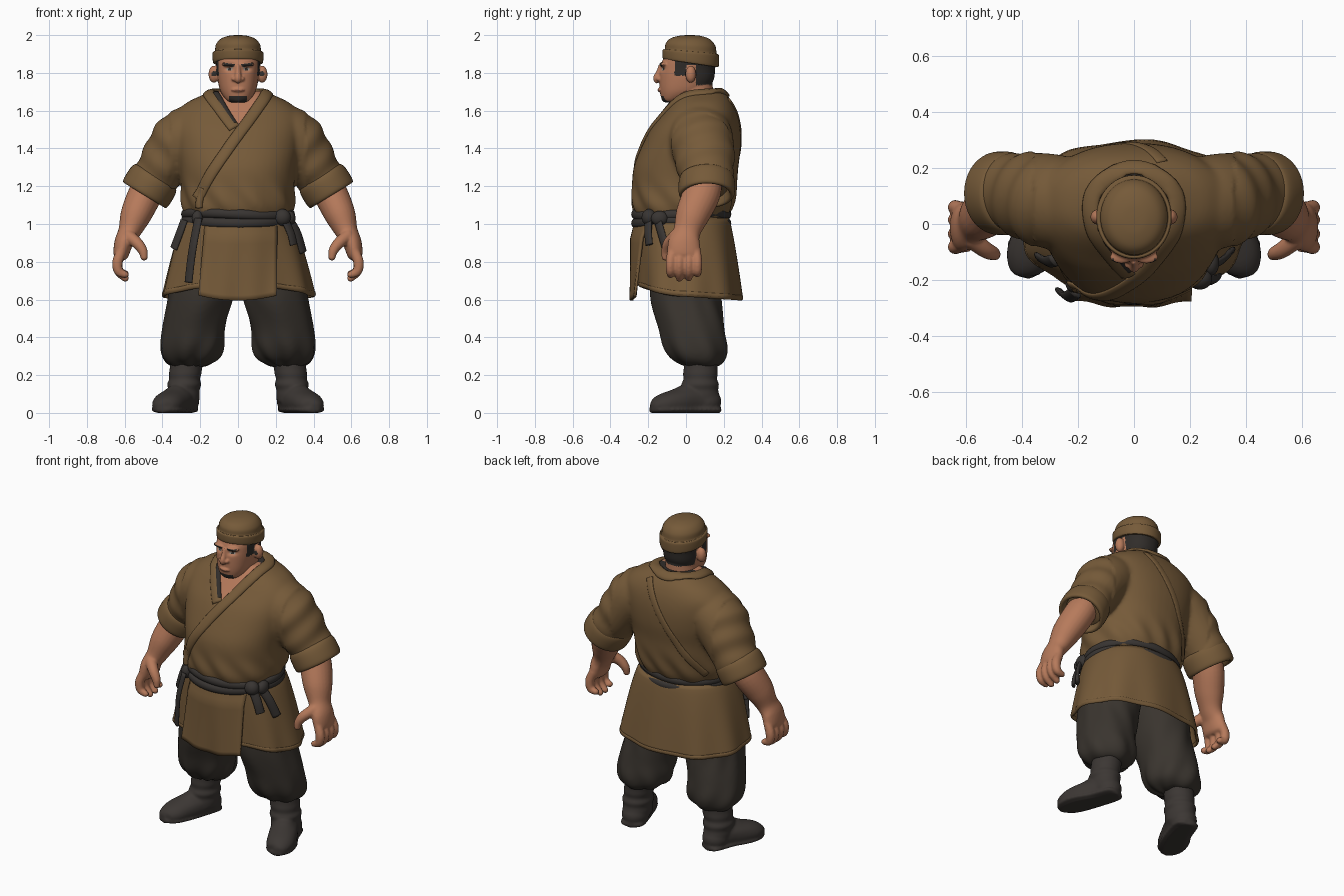
import bpy, bmesh, math
from mathutils import Vector, Matrix
from mathutils.bvhtree import BVHTree

if "Cube" in bpy.data.objects:
    bpy.data.objects.remove(bpy.data.objects["Cube"])

def mat(name, *c):
    m = bpy.data.materials.new(name)
    m.diffuse_color = (*c, 1)
    m.use_nodes = True
    m.node_tree.nodes["Principled BSDF"].inputs["Base Color"].default_value = m.diffuse_color
    return m

CLOTH = mat("brown cloth", .18, .103, .041)
PANTS = mat("charcoal trousers", .042, .035, .028)
BELT = mat("dark belt", .04, .035, .032)
BOOT = mat("dark boot leather", .045, .038, .034)
SKIN = mat("tanned skin", .47, .195, .105)
HAIR = mat("black hair", .03, .026, .023)
LIP = mat("lip brown", .27, .10, .06)
EYE = mat("eye grey", .30, .26, .22)

def spline(p, k=6, closed=False):
    n, out = len(p), []
    for i in range(n if closed else n - 1):
        q = [p[j % n] if closed else p[min(max(j, 0), n - 1)] for j in range(i - 1, i + 3)]
        for s in range(k):
            t = s / k
            out.append([.5 * (2*b + (c - a)*t + (2*a - 5*b + 4*c - d)*t*t + (3*b - a - 3*c + d)*t**3)
                        for a, b, c, d in zip(*q)])
    return out if closed else out + [list(p[-1])]

def loft(bm, rings, cap=True, closed=False, wrap=True):
    vs = [[bm.verts.new(c) for c in r] for r in rings]
    n = len(vs[0])
    for i in range(len(vs) if closed else len(vs) - 1):
        a, b = vs[i], vs[(i + 1) % len(vs)]
        for j in range(n if wrap else n - 1):
            bm.faces.new((a[j], a[(j+1) % n], b[(j+1) % n], b[j]))
    if cap and not closed:
        bm.faces.new(vs[0][::-1])
        bm.faces.new(vs[-1])

def sup(v, e):
    return math.copysign(abs(v) ** (2 / e), v)

def angles(n):
    return [2 * math.pi * i / n for i in range(n)]

# horizontal elliptical sections: z, cx, cy, rx, ry
def stack(bm, secs, e=2.0, n=48, k=5):
    loft(bm, [[(x + rx*sup(math.cos(a), e), y + ry*sup(math.sin(a), e), z) for a in angles(n)]
              for z, x, y, rx, ry in spline(secs, k)])

# tube along points x, y, z, a, b with b measured along ref (or the surface normal)
def sweep(bm, pts, ref=(0, 1, 0), tree=None, closed=False, n=14, k=6):
    p = spline(pts, k, closed)
    cs, nr = [Vector(q[:3]) for q in p], [Vector(ref)] * len(p)
    if tree:
        hit = [tree.find_nearest(c) for c in cs]
        cs, nr = [h[0] for h in hit], [h[1] for h in hit]
    rings, m = [], len(p)
    for i, c in enumerate(cs):
        t = cs[(i+1) % m] - cs[i-1] if closed else cs[min(i+1, m-1)] - cs[max(i-1, 0)]
        s = t.cross(nr[i]).normalized()
        u = s.cross(t).normalized()
        rings.append([c + s*p[i][3]*math.cos(a) + u*p[i][4]*math.sin(a) for a in angles(n)])
    loft(bm, rings, closed=closed)

def blob(bm, c, r):
    bmesh.ops.create_icosphere(bm, subdivisions=3, radius=1,
                               matrix=Matrix.Translation(c) @ Matrix.Diagonal((*r, 1)))

def both(bm):
    d = bmesh.ops.duplicate(bm, geom=bm.verts[:] + bm.edges[:] + bm.faces[:])["geom"]
    for v in d:
        if isinstance(v, bmesh.types.BMVert):
            v.co.x *= -1

def finish(name, bm, *mats):
    bmesh.ops.recalc_face_normals(bm, faces=bm.faces[:])
    me = bpy.data.meshes.new(name)
    bm.to_mesh(me)
    bm.free()
    for m in mats:
        me.materials.append(m)
    me.polygons.foreach_set("use_smooth", [True] * len(me.polygons))
    ob = bpy.data.objects.new(name, me)
    bpy.context.collection.objects.link(ob)
    return ob

# melt overlapping pieces into one smooth skin
def fuse(name, bm, voxel, smooth, *mats):
    ob = finish(name, bm)
    r = ob.modifiers.new("fuse", 'REMESH')
    r.mode, r.voxel_size = 'VOXEL', voxel
    s = ob.modifiers.new("soften", 'SMOOTH')
    s.factor, s.iterations = .5, smooth
    bpy.context.view_layer.update()
    me = bpy.data.meshes.new_from_object(ob.evaluated_get(bpy.context.evaluated_depsgraph_get()))
    ob.modifiers.clear()
    ob.data = me
    me.materials.clear()
    for m in mats:
        me.materials.append(m)
    me.polygons.foreach_set("use_smooth", [True] * len(me.polygons))
    return ob

def paint(ob, rule):
    for f in ob.data.polygons:
        f.material_index = rule(f.center)

def push(ob, amount):
    moves = [(v, v.normal * amount(v.co)) for v in ob.data.vertices]
    for v, d in moves:
        v.co += d

def g(v, c, w):
    return math.exp(-((v - c) / w) ** 2)

# tunic body and sleeves
bm = bmesh.new()
sweep(bm, [(.16, .07, 1.52, .13, .15), (.29, .08, 1.45, .158, .17), (.40, .105, 1.30, .133, .152),
           (.47, .11, 1.19, .12, .13)], n=32)
both(bm)
stack(bm, [(.98, 0, -.02, .27, .235), (1.03, 0, -.022, .275, .24), (1.1, 0, -.018, .297, .267),
           (1.2, 0, -.008, .30, .277), (1.3, 0, 0, .31, .277), (1.4, 0, .025, .33, .264),
           (1.5, 0, .05, .345, .238), (1.58, 0, .073, .335, .2), (1.64, 0, .083, .275, .165),
           (1.68, 0, .085, .195, .135), (1.705, 0, .085, .14, .11)], 2.25)
tunic = fuse("tunic", bm, .012, 6, CLOTH, SKIN, HAIR)
push(tunic, lambda c: .007*g(c.z, 1.12, .08)*math.sin(11*math.atan2(c.y, c.x) + 25*c.z)
     + (.005*math.sin(45*(abs(c.x)*.6 - c.z*.8) + 12*c.y) if abs(c.x) > .36 else 0))

def neckline(c):
    if c.y < .06 and c.z > 1.515 + 1.15*abs(c.x):
        return 1
    return 2 if c.z > 1.6 and (c.x/.13)**2 + ((c.y - .075)/.115)**2 < 1 else 0
paint(tunic, neckline)
tree = BVHTree.FromPolygons([v.co for v in tunic.data.vertices], [p.vertices for p in tunic.data.polygons])

# crossed collar, under-collar and back seam laid on the tunic
def band(name, pts, w, t, m):
    bm = bmesh.new()
    sweep(bm, [(*p, w, t) for p in pts], tree=tree, n=12, k=8)
    return finish(name, bm, m)
band("collar", [(-.235, -.25, 1.14), (-.13, -.28, 1.3), (-.01, -.24, 1.475), (.09, -.12, 1.6), (.145, -.01, 1.675),
                (.14, .12, 1.7), (0, .2, 1.69), (-.14, .12, 1.7), (-.145, -.01, 1.675),
                (-.09, -.12, 1.61), (-.02, -.2, 1.52)], .032, .013, CLOTH)
band("under_collar", [(-.115, 0, 1.68), (-.075, -.1, 1.62), (-.02, -.18, 1.54)], .018, .012, HAIR)
band("back_seam", [(.1, .22, 1.66), (.0, .3, 1.5), (-.13, .28, 1.3), (-.25, .15, 1.1)], .022, .006, CLOTH)
band("side_tie", [(-.2, -.25, 1.19), (-.22, -.25, 1.08)], .02, .018, CLOTH)

# rolled cuffs
bm = bmesh.new()
axis, base, u = Vector((.52, 0, -.85)), Vector((.438, .11, 1.247)), Vector((.85, 0, .52))
loft(bm, [[base + axis*s + u*r*math.cos(a) + Vector((0, r*1.07*math.sin(a), 0)) for a in angles(40)]
          for s, r in spline([(-.01, .115), (0, .131), (.03, .139), (.08, .14), (.105, .136), (.112, .125),
                              (.10, .112), (.03, .1)], 3)], cap=False)
both(bm)
finish("sleeve_cuffs", bm, CLOTH)

# arms and hands
bm = bmesh.new()
sweep(bm, [(.42, .1, 1.29, .08, .09), (.485, .085, 1.17, .09, .1), (.54, .035, 1.05, .082, .09),
           (.575, .005, .96, .06, .072), (.605, -.01, .9, .05, .085), (.62, -.01, .835, .04, .088),
           (.625, -.01, .815, .025, .07)], n=24)
for y, dz in ((-.082, .02), (-.035, 0), (.015, .003), (.06, .025)):
    sweep(bm, [(.615, y*.9, .86, .026, .025), (.638, y, .8, .028, .026), (.632, y, .75, .025, .024),
               (.597, y, .712 + dz, .019, .019)])
    blob(bm, (.597, y, .712 + dz), (.019, .019, .019))
sweep(bm, [(.585, -.05, .94, .035, .035), (.535, -.09, .90, .031, .031), (.505, -.105, .86, .026, .026),
           (.497, -.11, .825, .02, .02)], ref=(1, 0, .3))
blob(bm, (.497, -.11, .825), (.02, .02, .02))
both(bm)
fuse("arms_and_hands", bm, .007, 4, SKIN)

# head with neck, ears, nose and brow
bm = bmesh.new()
stack(bm, [(1.643, 0, -.08, .035, .028), (1.658, 0, -.065, .062, .062), (1.70, 0, -.02, .092, .118),
           (1.76, 0, .002, .107, .143), (1.82, 0, .008, .112, .146), (1.88, 0, .02, .115, .138),
           (1.95, 0, .025, .085, .1)], 2.3)
stack(bm, [(1.55, 0, .04, .13, .11), (1.64, 0, .045, .1, .1), (1.78, 0, .04, .09, .1)])
for sx in (-1, 1):
    blob(bm, (sx*.128, .025, 1.793), (.028, .028, .046))
    blob(bm, (sx*.045, -.118, 1.846), (.042, .024, .013))
    blob(bm, (sx*.02, -.143, 1.768), (.016, .016, .012))
sweep(bm, [(0, -.125, 1.84, .013, .02), (0, -.14, 1.80, .016, .02), (0, -.155, 1.77, .018, .02),
           (0, -.145, 1.752, .014, .014)])
blob(bm, (0, -.135, 1.71), (.035, .016, .013))
blob(bm, (0, -.105, 1.665), (.042, .025, .022))
head = fuse("head", bm, .005, 4, SKIN, HAIR, LIP, EYE)
for v in head.data.vertices:
    if v.co.y < -.05:
        v.co.y += .013 * g(abs(v.co.x), .045, .022) * g(v.co.z, 1.82, .012)

def face_colours(c):
    x = abs(c.x)
    if c.y < -.06:
        if .018 < x < .078 and abs(c.z - 1.839 - .12*(x - .02)) < .0075:
            return 1
        if .03 < x < .06 and abs(c.z - 1.82) < .006:
            return 1 if abs(x - .045) < .007 else 3
        if x < .036 and abs(c.z - 1.706) < .004:
            return 2
        return 1 if c.z < 1.677 and x < .047 and c.y < -.075 else 0
    side = c.y < .0 and c.z > 1.785 and x > .08
    back = c.y > .052 and c.z > 1.735
    return 1 if side or back or (c.z > 1.842 and c.y > -.05) else 0
paint(head, face_colours)

# cap with turned-up band
bm = bmesh.new()
stack(bm, [(1.852, 0, .025, .12, .135), (1.856, 0, .025, .132, .148), (1.9, 0, .025, .135, .15),
           (1.912, 0, .025, .13, .145), (1.916, 0, .025, .122, .137), (1.95, 0, .024, .117, .131),
           (1.98, 0, .022, .092, .105), (1.996, 0, .02, .05, .058), (2.0, 0, .02, .01, .012)])
for v in bm.verts:
    v.co.z -= (v.co.y - .025) * (2 - v.co.z)
finish("cap", bm, CLOTH)

# trousers
bm = bmesh.new()
stack(bm, [(.97, .12, 0, .14, .19), (.75, .175, 0, .175, .192), (.6, .2, 0, .172, .187), (.45, .235, .03, .167, .175),
           (.35, .245, .05, .168, .168), (.29, .25, .065, .152, .142), (.255, .26, .08, .11, .1), (.245, .265, .08, .07, .07)])
both(bm)
pants = fuse("trousers", bm, .012, 5, PANTS)
push(pants, lambda c: .006*math.sin(7*math.atan2(c.y - .04, abs(c.x) - .24) + 14*c.z)
     * (g(c.z, .32, .09) + .5*g(c.z, .55, .12)))

# boots: shaft, turned-out foot and sole
bm = bmesh.new()
stack(bm, [(.3, .265, .08, .092, .09), (.22, .278, .077, .085, .09), (.15, .285, .075, .086, .095),
           (.06, .285, .08, .08, .1)])
blob(bm, (.285, .1, .06), (.08, .088, .07))
sweep(bm, [(.275, .12, .05, .072, .06), (.31, .03, .065, .08, .085), (.35, -.05, .055, .085, .075),
           (.38, -.12, .045, .08, .058), (.398, -.165, .035, .055, .04), (.402, -.185, .03, .02, .02)], ref=(0, 0, 1), n=24)
sweep(bm, [(.265, .18, .016, .03, .016), (.275, .15, .016, .072, .018), (.315, .03, .016, .08, .018),
           (.36, -.07, .016, .09, .018), (.388, -.145, .016, .075, .018), (.402, -.19, .016, .03, .016)], ref=(0, 0, 1), n=24)
both(bm)
boots = fuse("boots", bm, .009, 3, BOOT)
for v in boots.data.vertices:
    v.co.z = max(v.co.z, 0)
# ankle creases
push(boots, lambda c: .004*math.sin(95*c.z)*g(c.z, .16, .05))

# tunic skirt, hem and front flap
def skirt_point(a, t):
    c, s = sup(math.cos(a), 2.3), sup(math.sin(a), 2.3)
    bottom = .625 + (.055*s*s if s < 0 else -.02*s)
    w = t ** .75
    f = 1 + .022*t*math.sin(9*a + 1)
    ry = .24 + w*(.05 if s > 0 else .005)
    return Vector(((.275 + .122*w)*c*f, -.02*(1 - w) + ry*s*f, 1.03 - t*(1.03 - bottom)))
bm = bmesh.new()
loft(bm, [[skirt_point(a, i/16) for a in angles(96)] for i in range(17)], cap=False)
skirt = finish("tunic_skirt", bm, CLOTH)
bm = bmesh.new()
sweep(bm, [(*skirt_point(a, .985), .009, .016) for a in angles(48)], ref=(0, 0, 1), closed=True, n=8, k=2)
finish("skirt_hem", bm, CLOTH)

def flap_point(q, t):
    x = (-.17 - .04*t)*(1 - q) + .205*q
    e = (x/.2)**2
    y = -.262 - .028*min(1, t*4) + e*(.07 - .05*t) + .005*t*math.sin(16*q)
    return (x, y, 1.03 - t*(.435 - .025*e))
bm = bmesh.new()
loft(bm, [[flap_point(j/20, i/16) for j in range(21)] for i in range(17)], cap=False, wrap=False)
flap = finish("front_flap", bm, CLOTH)
for o in (skirt, flap):
    s = o.modifiers.new("thickness", 'SOLIDIFY')
    s.thickness, s.offset = .014, 0

# belt wound twice, with knots and hanging ends
bm = bmesh.new()
for z, ph in ((1.052, 0), (1.012, 1.5)):
    sweep(bm, [(.281*math.cos(a), -.025 + .245*math.sin(a), z + .008*math.sin(2*a + ph), .02, .026)
               for a in angles(24)], ref=(0, 0, 1), closed=True, k=3)
blob(bm, (.235, -.195, 1.035), (.045, .04, .045))
blob(bm, (.275, -.14, 1.03), (.03, .045, .04))
blob(bm, (-.215, -.215, 1.03), (.03, .03, .042))
finish("belt", bm, BELT)
bm = bmesh.new()
for pts in ([(-.21, -.245, 1.03), (-.235, -.262, .9), (-.25, -.255, .8), (-.262, -.245, .69)],
            [(-.285, -.13, 1.02), (-.31, -.135, .95), (-.34, -.12, .87)],
            [(.275, -.15, 1.02), (.315, -.13, .95), (.345, -.1, .85)],
            [(.25, -.2, 1.02), (.28, -.2, .95), (.295, -.195, .89)]):
    sweep(bm, [(*p, .026, .012) for p in pts], ref=(pts[0][0]*2, -.5, 0), n=10)
finish("belt_ends", bm, BELT)
